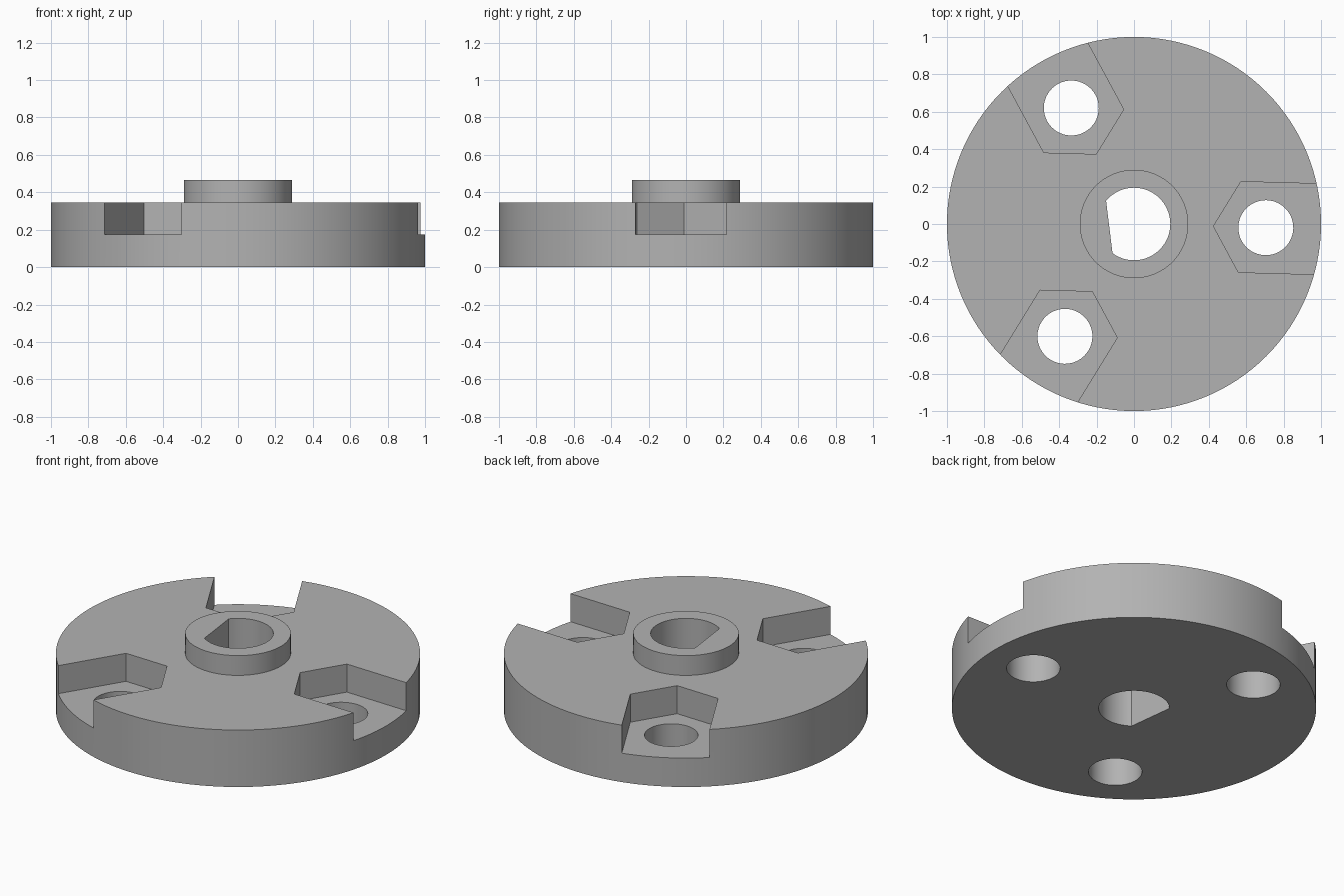
import bpy
import bmesh
from math import cos, sin, pi, radians, asin
from mathutils import Matrix, Vector

cube = bpy.data.objects.get("Cube")
if cube:
    bpy.data.objects.remove(cube, do_unlink=True)

DISC_TOP, HUB_TOP, POCKET_FLOOR = 0.345, 0.465, 0.175
BOLT_CIRCLE, NUT_RADIUS = 0.705, 0.28
BOLT_ANGLES = [radians(a - 1.6) for a in (0, 120, 240)]

grey = bpy.data.materials.new("plain grey")
grey.use_nodes = True
grey.diffuse_color = (0.45, 0.45, 0.45, 1)
grey.node_tree.nodes["Principled BSDF"].inputs["Base Color"].default_value = grey.diffuse_color


def arc(radius, steps, start=0.0, sweep=2 * pi, centre=(0, 0)):
    """Points along an arc; a full sweep leaves out the repeated end point."""
    full = abs(sweep - 2 * pi) < 1e-6
    count = steps if full else steps + 1
    return [(centre[0] + radius * cos(start + sweep * i / steps),
             centre[1] + radius * sin(start + sweep * i / steps)) for i in range(count)]


def prism(name, outline, z0, z1, turn=0.0):
    """Extrude a counter-clockwise outline from z0 to z1, turned about z."""
    bm = bmesh.new()
    spin = Matrix.Rotation(turn, 3, 'Z')
    base = bm.faces.new([bm.verts.new(spin @ Vector((x, y, z0))) for x, y in outline])
    top = bmesh.ops.extrude_face_region(bm, geom=[base])["geom"]
    bmesh.ops.translate(bm, vec=(0, 0, z1 - z0),
                        verts=[v for v in top if isinstance(v, bmesh.types.BMVert)])
    bmesh.ops.recalc_face_normals(bm, faces=bm.faces)
    mesh = bpy.data.meshes.new(name)
    bm.to_mesh(mesh)
    bm.free()
    mesh.materials.append(grey)
    obj = bpy.data.objects.new(name, mesh)
    bpy.context.collection.objects.link(obj)
    return obj


def combine(target, tool, operation):
    """Apply a boolean to the target and discard the tool."""
    mod = target.modifiers.new(tool.name, 'BOOLEAN')
    mod.operation, mod.solver, mod.object = operation, 'EXACT', tool
    bpy.context.view_layer.objects.active = target
    bpy.ops.object.modifier_apply(modifier=mod.name)
    bpy.data.objects.remove(tool, do_unlink=True)


# Flange disc with raised hub
flange = prism("flange_with_hub", arc(1, 128), 0, DISC_TOP)
combine(flange, prism("hub", arc(0.29, 64), 0.1, HUB_TOP), 'UNION')

# D-shaped shaft bore
flat_half = pi / 2 - asin(0.133 / 0.194)
bore = arc(0.194, 48, radians(187) + flat_half, 2 * pi - 2 * flat_half)
combine(flange, prism("shaft_bore", bore, -0.1, 0.6), 'DIFFERENCE')

# Nut pockets open to the rim, each with a bolt hole
half_width = NUT_RADIUS * sin(pi / 3)
shoulder = BOLT_CIRCLE - NUT_RADIUS / 2
pocket = [(BOLT_CIRCLE - NUT_RADIUS, 0), (shoulder, -half_width), (1.2, -half_width),
          (1.2, half_width), (shoulder, half_width)]
bolt_hole = arc(0.147, 48, centre=(BOLT_CIRCLE, 0))
for angle in BOLT_ANGLES:
    combine(flange, prism("nut_pocket", pocket, POCKET_FLOOR, 0.6, angle), 'DIFFERENCE')
    combine(flange, prism("bolt_hole", bolt_hole, -0.1, 0.6, angle), 'DIFFERENCE')

# Smooth round walls, crisp edges
bpy.ops.object.select_all(action='DESELECT')
flange.select_set(True)
bpy.context.view_layer.objects.active = flange
bpy.ops.object.shade_smooth_by_angle(angle=radians(30))
